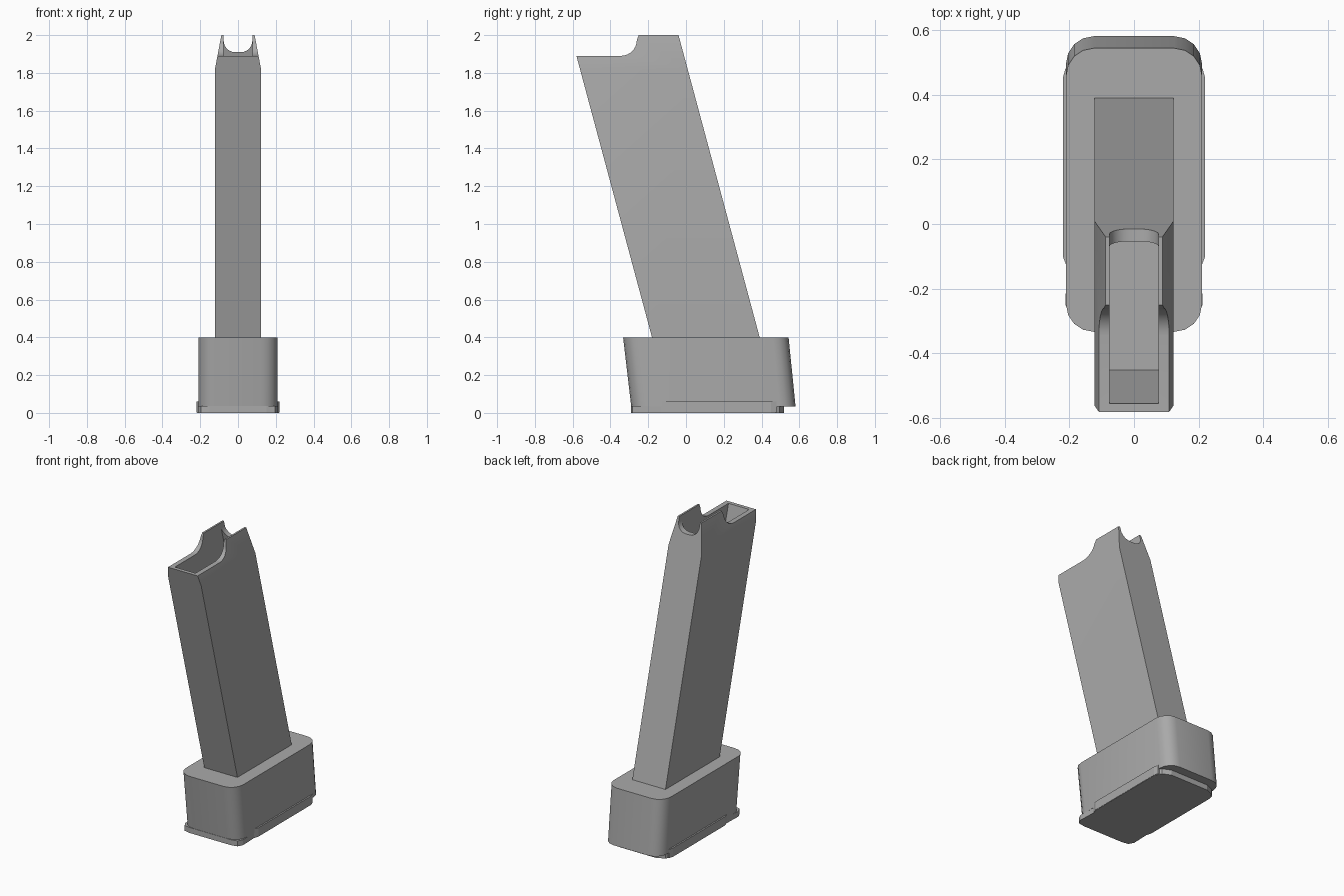
import bpy, bmesh, math

cube = bpy.data.objects.get("Cube")
if cube:
    bpy.data.objects.remove(cube, do_unlink=True)

grey = bpy.data.materials.new("plain grey")
grey.use_nodes = True
colour = (0.4, 0.4, 0.4, 1)
grey.diffuse_color = colour
grey.node_tree.nodes["Principled BSDF"].inputs["Base Color"].default_value = colour


def loft(name, rings):
    """Closed solid through matching rings of 3D points."""
    bm = bmesh.new()
    loops = [[bm.verts.new(p) for p in ring] for ring in rings]
    n = len(loops[0])
    for a, b in zip(loops, loops[1:]):
        for i in range(n):
            bm.faces.new((a[i], a[(i + 1) % n], b[(i + 1) % n], b[i]))
    bm.faces.new(loops[0])
    bm.faces.new(loops[-1])
    bmesh.ops.recalc_face_normals(bm, faces=bm.faces)
    mesh = bpy.data.meshes.new(name)
    bm.to_mesh(mesh)
    bm.free()
    mesh.materials.append(grey)
    obj = bpy.data.objects.new(name, mesh)
    bpy.context.collection.objects.link(obj)
    return obj


def activate(obj):
    bpy.ops.object.select_all(action='DESELECT')
    obj.select_set(True)
    bpy.context.view_layer.objects.active = obj


def smooth(obj):
    activate(obj)
    bpy.ops.object.shade_smooth_by_angle(angle=math.radians(32))


def cut(obj, cutter):
    cutter.hide_render = True
    activate(obj)
    mod = obj.modifiers.new("cut", 'BOOLEAN')
    mod.operation, mod.solver, mod.object = 'DIFFERENCE', 'EXACT', cutter
    bpy.ops.object.modifier_apply(modifier=mod.name)
    bpy.data.objects.remove(cutter, do_unlink=True)


def arc(cx, cy, r, start, end, steps):
    angles = [math.radians(start + (end - start) * i / steps) for i in range(steps + 1)]
    return [(cx + r * math.cos(a), cy + r * math.sin(a)) for a in angles]


def slanted(z, half, front=0.0, back=0.0):
    """Box section of the leaning tube at height z, inset at front and back."""
    y = -0.2685 * (z - 0.4)
    y0, y1 = y - 0.18 + front, y + 0.39 - back
    return [(-half, y0, z), (half, y0, z), (half, y1, z), (-half, y1, z)]


# Leaning tube with a narrowed mouth
tube = loft("tube", [slanted(0.38, 0.122), slanted(1.82, 0.122), slanted(2.0, 0.088)])

# Hollow mouth
cut(tube, loft("hollow", [slanted(1.5, 0.076, 0.025, 0.038),
                          slanted(2.1, 0.076, 0.025, 0.038)]))

# Low front with a curved step up to the lips
step = [(-0.9, 1.89)] + arc(-0.345, 1.975, 0.085, -90, 0, 8) + [(-0.25, 2.0), (-0.25, 2.2), (-0.9, 2.2)]
cut(tube, loft("front_step", [[(x, y, z) for y, z in step] for x in (-0.3, 0.3)]))

# Rounded notch in the back wall
notch = [(-0.076, 2.2)] + arc(-0.016, 1.97, 0.06, 180, 270, 6) + arc(0.016, 1.97, 0.06, 270, 360, 6) + [(0.076, 2.2)]
cut(tube, loft("back_notch", [[(x, y, z) for x, z in notch] for y in (-0.15, 0.2)]))
smooth(tube)


def rounded(z, half, y0, y1, r):
    pts = []
    for cx, cy, a in ((half - r, y1 - r, 0), (r - half, y1 - r, 90),
                      (r - half, y0 + r, 180), (half - r, y0 + r, 270)):
        pts += arc(cx, cy, r, a, a + 90, 4)
    return [(x, y, z) for x, y in pts]


# Rounded base block, leaning slightly
base = loft("base_block", [rounded(0.035, 0.21, -0.29, 0.58, 0.085),
                           rounded(0.4, 0.21, -0.333, 0.543, 0.085)])
smooth(base)

# Thin floor plate with blunter front corners
half_plan = [(0.15, -0.292), (0.195, -0.283), (0.212, -0.25), (0.208, -0.13),
             (0.218, -0.1), (0.218, 0.45), (0.195, 0.495), (0.14, 0.52)]
plan = half_plan + [(-x, y) for x, y in reversed(half_plan)]
loft("floor_plate", [[(x, y, z) for x, y in plan] for z in (0, 0.036)])

# Raised rails along both sides of the plate
for side, name in ((1, "left_rail"), (-1, "right_rail")):
    rail = [(0.19, -0.13), (0.208, -0.13), (0.22, -0.1), (0.22, 0.45), (0.212, 0.48), (0.19, 0.48)]
    loft(name, [[(side * x, y, z) for x, y in rail] for z in (0.002, 0.06)])
